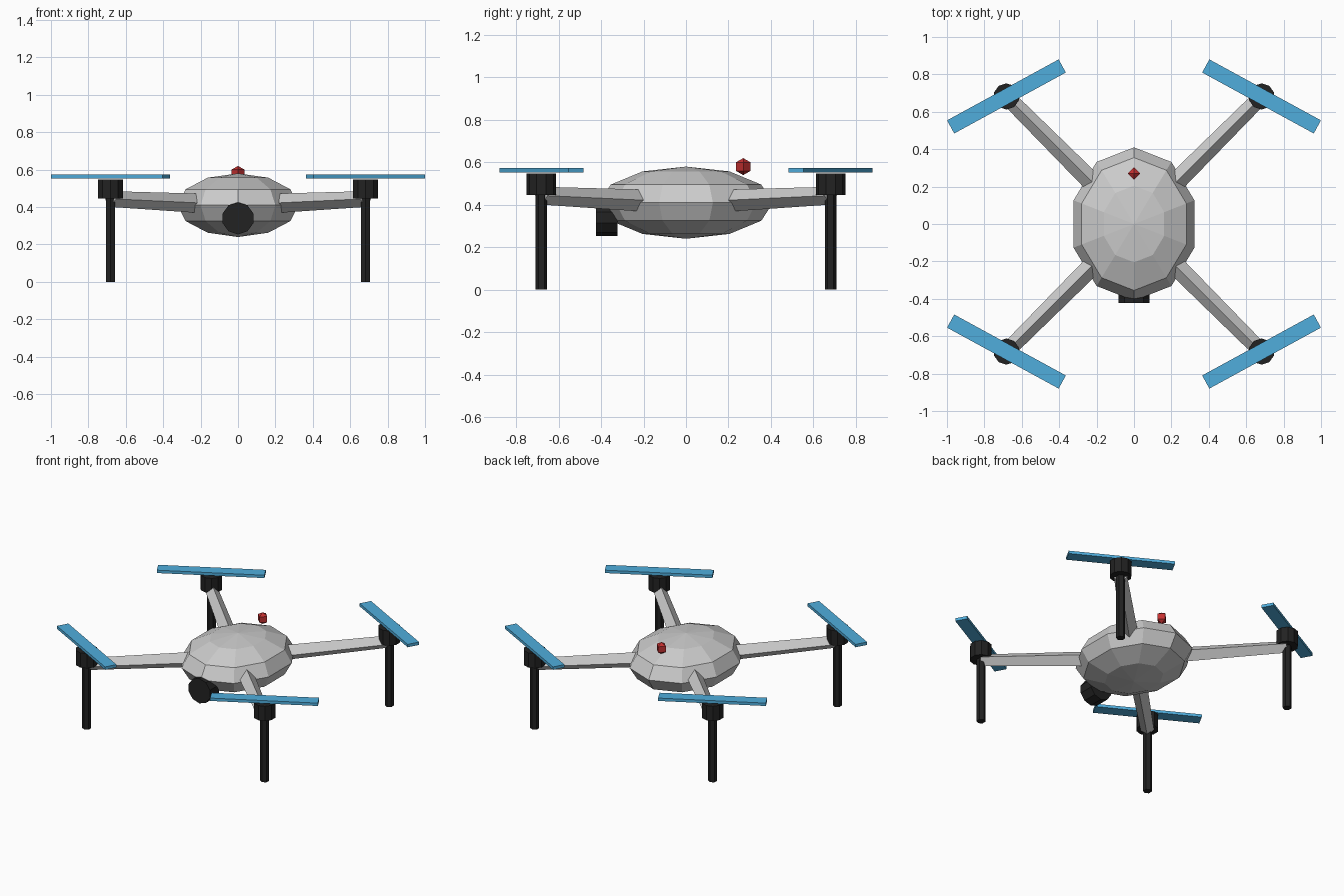
import bpy, bmesh
from math import pi
from mathutils import Vector, Matrix

if "Cube" in bpy.data.objects:
    bpy.data.objects.remove(bpy.data.objects["Cube"])


def material(name, rgb):
    mat = bpy.data.materials.new(name)
    mat.diffuse_color = (*rgb, 1)
    mat.use_nodes = True
    mat.node_tree.nodes["Principled BSDF"].inputs["Base Color"].default_value = mat.diffuse_color
    return mat


BLACK = material("black", (0.016, 0.016, 0.016))
BLUE = material("blue", (0.08, 0.42, 0.72))
RED = material("red", (0.55, 0.03, 0.03))


def finish(bm, name, mat=None):
    mesh = bpy.data.meshes.new(name)
    bm.to_mesh(mesh)
    bm.free()
    if mat:
        mesh.materials.append(mat)
    obj = bpy.data.objects.new(name, mesh)
    bpy.context.collection.objects.link(obj)
    return obj


def ball(name, loc, radii, segments, rings, mat=None):
    bm = bmesh.new()
    bmesh.ops.create_uvsphere(bm, u_segments=segments, v_segments=rings, radius=1,
                              matrix=Matrix.LocRotScale(Vector(loc), None, Vector(radii)))
    return finish(bm, name, mat)


def rod(name, start, end, r1, r2, sides, mat=None):
    """Straight or tapered prism between two points, one corner facing up or back."""
    a, b = Vector(start), Vector(end)
    rot = (b - a).to_track_quat('Z', 'Y')
    if abs((b - a).normalized().z) > 0.99:
        rot = None
    bm = bmesh.new()
    bmesh.ops.create_cone(bm, cap_ends=True, segments=sides, radius1=r1, radius2=r2,
                          depth=(b - a).length,
                          matrix=Matrix.LocRotScale((a + b) / 2, rot, None))
    return finish(bm, name, mat)


def box(name, loc, size, turn, mat=None):
    bm = bmesh.new()
    bmesh.ops.create_cube(bm, size=1, matrix=Matrix.Translation(loc)
                          @ Matrix.Rotation(turn, 4, 'Z') @ Matrix.Diagonal((*size, 1)))
    return finish(bm, name, mat)


# Faceted hull, camera under the nose, signal light on the rear
ball("body", (0, 0, 0.41), (0.34, 0.41, 0.17), 10, 6)
rod("camera", (0, -0.323, 0.34), (0, -0.423, 0.34), 0.086, 0.086, 10, BLACK)
ball("signal_light", (0, 0.27, 0.58), (0.04, 0.04, 0.04), 4, 3, RED)

# Four corners: arm, motor, leg and propeller
C = 0.682
for side, sx in (("left", -1), ("right", 1)):
    for end, sy in (("front", -1), ("back", 1)):
        tag = f"{end}_{side}"
        x, y = C * sx, C * sy
        rod(f"{tag}_arm", (0.2 * sx, 0.2 * sy, 0.42), (x, y, 0.443), 0.052, 0.042, 4)
        rod(f"{tag}_motor", (x, y, 0.445), (x, y, 0.547), 0.07, 0.07, 10, BLACK)
        rod(f"{tag}_leg", (x, y, 0), (x, y, 0.46), 0.028, 0.028, 6, BLACK)
        box(f"{tag}_propeller", (x, y, 0.563), (0.68, 0.08, 0.02), -0.5 * sx * sy, BLUE)
